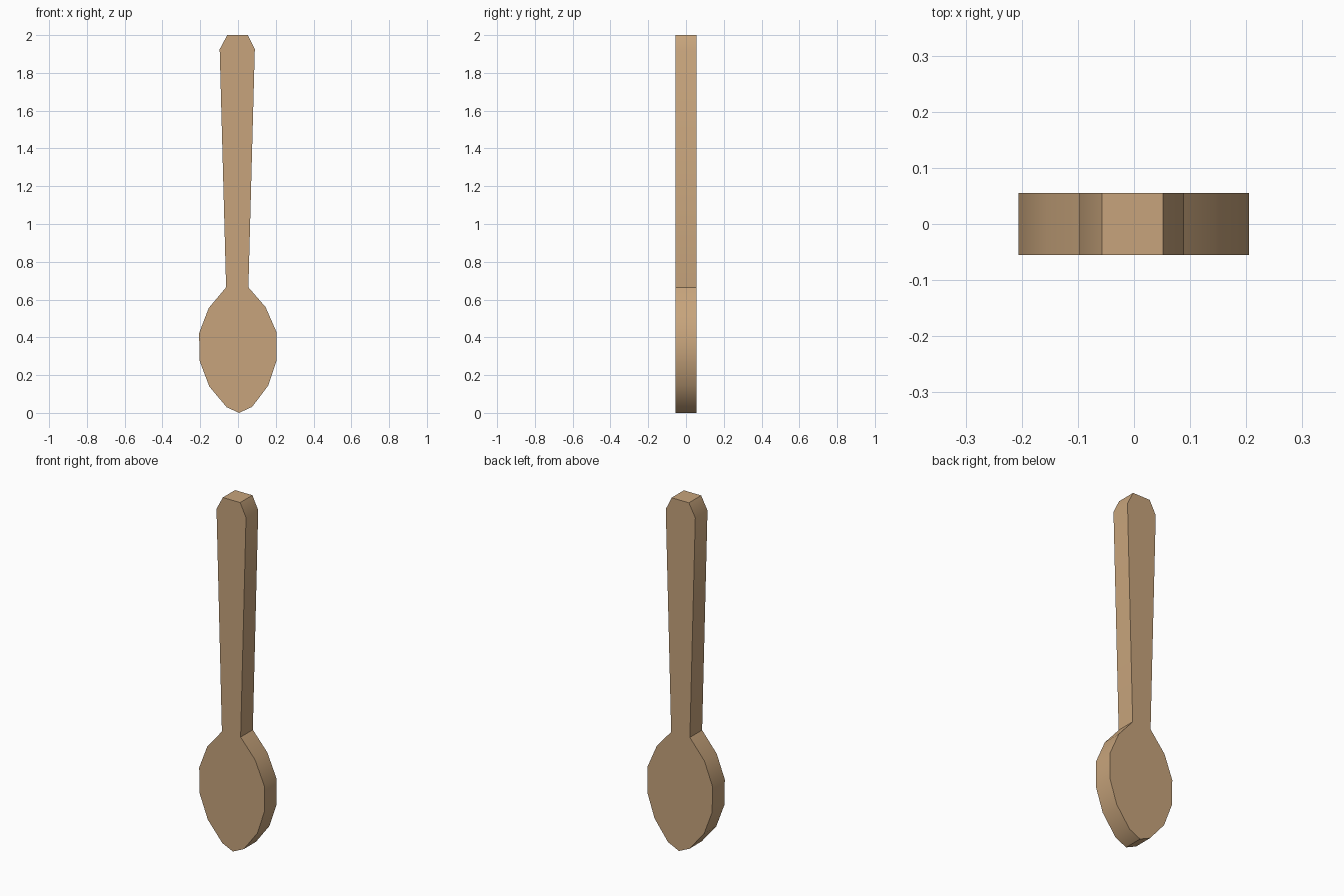
import bpy
import bmesh
import math

if "Cube" in bpy.data.objects:
    bpy.data.objects.remove(bpy.data.objects["Cube"])

HALF_DEPTH = 0.055

# spoon outline in x, z: handle down the right, round the bowl, up the left
outline = [
    (0.052, 2.0), (0.089, 1.925), (0.055, 0.665),
    (0.146, 0.56), (0.205, 0.425), (0.205, 0.28), (0.16, 0.145),
    (0.075, 0.032), (0.006, 0.0), (-0.06, 0.03), (-0.152, 0.14),
    (-0.203, 0.275), (-0.206, 0.422), (-0.155, 0.555),
    (-0.063, 0.665), (-0.097, 1.925), (-0.057, 2.0),
]

# flat slab cut to the outline
bm = bmesh.new()
face = bm.faces.new([bm.verts.new((x, -HALF_DEPTH, z)) for x, z in outline])
result = bmesh.ops.extrude_face_region(bm, geom=[face], use_keep_orig=True)
back = [g for g in result["geom"] if isinstance(g, bmesh.types.BMVert)]
bmesh.ops.translate(bm, verts=back, vec=(0, 2 * HALF_DEPTH, 0))
bmesh.ops.recalc_face_normals(bm, faces=bm.faces)

mesh = bpy.data.meshes.new("wooden_spoon")
bm.to_mesh(mesh)
bm.free()
spoon = bpy.data.objects.new("wooden_spoon", mesh)
bpy.context.collection.objects.link(spoon)

# warm wood colour
wood = bpy.data.materials.new("wood")
wood.diffuse_color = (0.57, 0.37, 0.20, 1)
wood.use_nodes = True
wood.node_tree.nodes["Principled BSDF"].inputs["Base Color"].default_value = wood.diffuse_color
mesh.materials.append(wood)

# smooth bowl rim, sharp neck and face edges
bpy.context.view_layer.objects.active = spoon
spoon.select_set(True)
bpy.ops.object.shade_smooth_by_angle(angle=math.radians(35))
